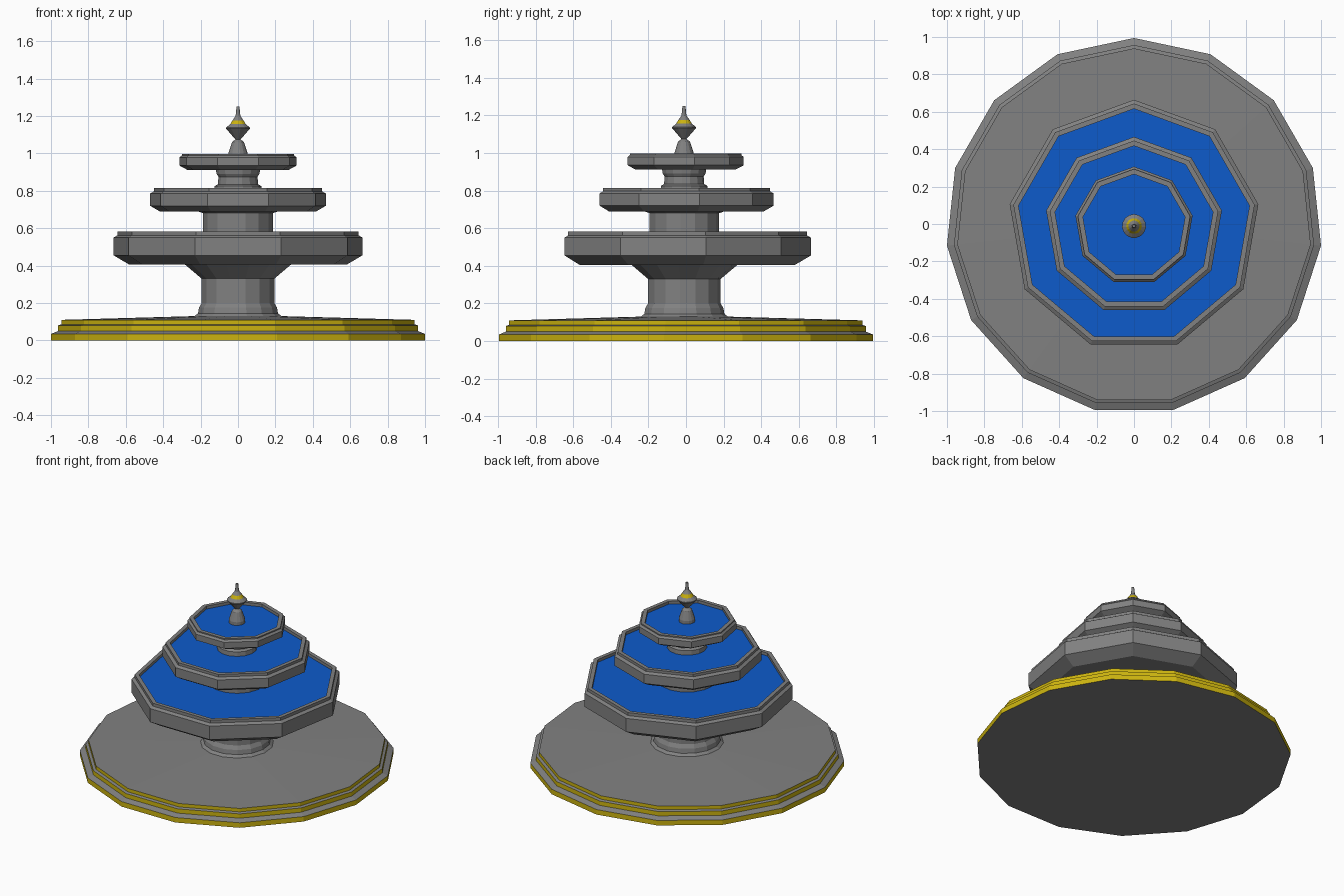
import bpy
import bmesh
from math import sin, cos, tau

cube = bpy.data.objects.get("Cube")
if cube:
    bpy.data.objects.remove(cube)

AXIS_Y = -0.011  # odd-sided plan, so the axis sits slightly off centre


def material(name, color):
    m = bpy.data.materials.new(name)
    m.use_nodes = True
    m.diffuse_color = color
    m.node_tree.nodes["Principled BSDF"].inputs["Base Color"].default_value = color
    return m


stone = material("grey stone", (0.22, 0.22, 0.22, 1))
gold = material("gold trim", (0.60, 0.45, 0.005, 1))
water = material("blue water", (0.004, 0.105, 0.60, 1))


def lathe(name, profile, sides, mats=(stone,), accents=()):
    """Revolve (radius, z) points, one corner to the back; accents lists
    the profile segments that take the second material."""
    bm = bmesh.new()
    rings = [[bm.verts.new((r * sin(tau * i / sides), r * cos(tau * i / sides), z))
              for i in range(sides)] for r, z in profile]
    for seg, (low, high) in enumerate(zip(rings, rings[1:])):
        for i in range(sides):
            j = (i + 1) % sides
            f = bm.faces.new((low[i], low[j], high[j], high[i]))
            f.material_index = int(seg in accents)
    bm.faces.new(rings[0])
    bm.faces.new(rings[-1])
    bmesh.ops.recalc_face_normals(bm, faces=bm.faces)
    mesh = bpy.data.meshes.new(name)
    bm.to_mesh(mesh)
    bm.free()
    for m in mats:
        mesh.materials.append(m)
    ob = bpy.data.objects.new(name, mesh)
    ob.location.y = AXIS_Y
    bpy.context.collection.objects.link(ob)
    return ob


def basin(name, radius, under, bottom, belly, shoulder, top, neck, lip=0.02):
    """Nine-sided bowl with a stepped rim and a water sheet inside."""
    rim = radius - lip
    inner = rim - 0.028
    level = top - 0.02
    lathe(name + "_basin",
          [(neck, bottom), (under, bottom), (radius, belly), (radius, shoulder),
           (rim, shoulder + 0.012), (rim, top), (inner, top), (inner, level - 0.01)], 9)
    lathe(name + "_water", [(inner, level - 0.008), (inner, level)], 9, (water,))


# Stepped base with gold risers
lathe("base",
      [(1.0055, 0), (1.0055, 0.035), (0.968, 0.05), (0.968, 0.08),
       (0.95, 0.086), (0.95, 0.11), (0.24, 0.13)],
      15, (stone, gold), (0, 2, 4))

# Pedestal flaring into the lower basin
lathe("pedestal",
      [(0.24, 0.125), (0.215, 0.145), (0.21, 0.175), (0.195, 0.2),
       (0.195, 0.33), (0.29, 0.41)], 15)

# Bowls
basin("lower", 0.675, 0.59, 0.405, 0.455, 0.55, 0.583, 0.25)
basin("middle", 0.477, 0.425, 0.69, 0.72, 0.785, 0.815, 0.17)
basin("upper", 0.318, 0.275, 0.912, 0.935, 0.978, 0.998, 0.09, 0.013)

# Columns between the bowls
lathe("middle_column", [(0.187, 0.55), (0.187, 0.68), (0.23, 0.695)], 15)
lathe("upper_column",
      [(0.128, 0.785), (0.125, 0.825), (0.108, 0.835), (0.105, 0.875),
       (0.115, 0.89), (0.12, 0.92)], 15)

# Finial with a gold collar
lathe("finial",
      [(0.052, 0.97), (0.052, 1.0), (0.032, 1.06), (0.014, 1.075),
       (0.064, 1.132), (0.064, 1.138), (0.042, 1.156), (0.03, 1.176), (0.013, 1.2),
       (0.008, 1.25)], 15, (stone, gold), (6,))
